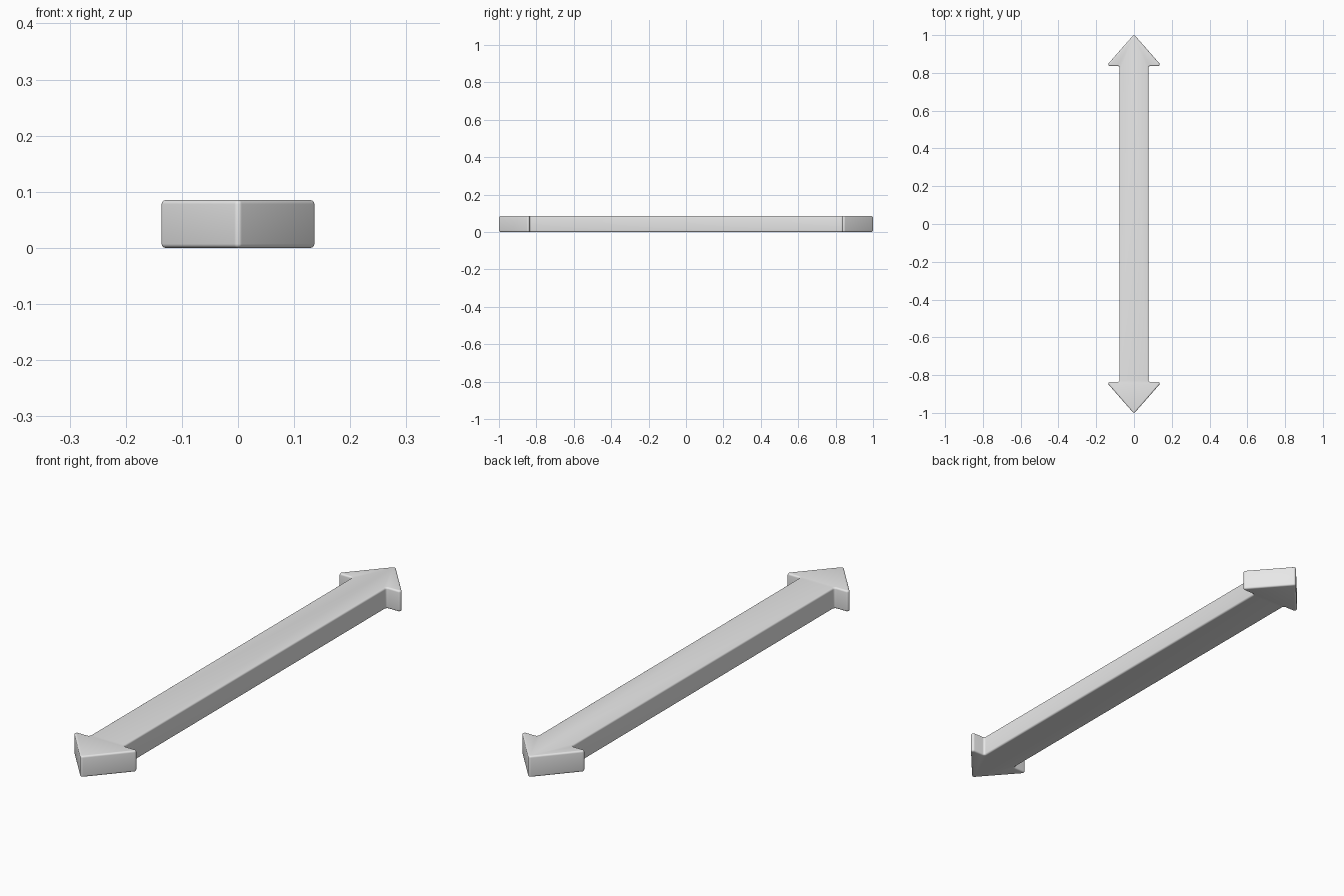
import bpy
import bmesh
import math
from mathutils import Vector

if "Cube" in bpy.data.objects:
    bpy.data.objects.remove(bpy.data.objects["Cube"])

HEIGHT = 0.085
CORNER_R = 0.009   # rounding of the outline corners
RIM_R = 0.007      # rounding of the top and bottom rims


def rounded(points, radius, steps=6):
    """Round every corner of a closed 2D outline with an arc."""
    out = []
    n = len(points)
    for i, p in enumerate(points):
        a = (points[i - 1] - p).normalized()
        b = (points[(i + 1) % n] - p).normalized()
        half = a.angle(b) / 2
        centre = p + (a + b).normalized() * (radius / math.sin(half))
        reach = radius / math.tan(half)
        start, end = p + a * reach - centre, p + b * reach - centre
        sweep = math.pi - 2 * half
        for k in range(steps + 1):
            t = k / steps
            v = (start * math.sin((1 - t) * sweep) + end * math.sin(t * sweep)) / math.sin(sweep)
            out.append(centre + v)
    return out


# outline: one quarter of the arrow, mirrored to all four
quarter = [(0.077, 0.836), (0.147, 0.836), (0, 1.0037)]
right_top = [Vector(p) for p in quarter]
left_top = [Vector((-p.x, p.y)) for p in reversed(right_top[:2])]
upper = right_top + left_top
outline = rounded(upper + [-p for p in upper], CORNER_R)

# extruded body with softened rims
bm = bmesh.new()
base = bm.faces.new([bm.verts.new((p.x, p.y, 0)) for p in outline])
ext = bmesh.ops.extrude_face_region(bm, geom=[base], use_keep_orig=True)
top = [v for v in ext["geom"] if isinstance(v, bmesh.types.BMVert)]
bmesh.ops.translate(bm, verts=top, vec=(0, 0, HEIGHT))
bmesh.ops.recalc_face_normals(bm, faces=bm.faces)
rims = [e for e in bm.edges if abs(e.verts[0].co.z - e.verts[1].co.z) < 1e-6]
bmesh.ops.bevel(bm, geom=rims, offset=RIM_R, segments=4, profile=0.5,
                affect='EDGES', clamp_overlap=False)
bmesh.ops.recalc_face_normals(bm, faces=bm.faces)

mesh = bpy.data.meshes.new("double_arrow")
bm.to_mesh(mesh)
bm.free()
arrow = bpy.data.objects.new("double_arrow", mesh)
bpy.context.collection.objects.link(arrow)

# single grey colour
grey = bpy.data.materials.new("light_grey")
grey.diffuse_color = (0.8, 0.8, 0.8, 1)
grey.use_nodes = True
grey.node_tree.nodes["Principled BSDF"].inputs["Base Color"].default_value = grey.diffuse_color
mesh.materials.append(grey)

bpy.context.view_layer.objects.active = arrow
arrow.select_set(True)
bpy.ops.object.shade_smooth_by_angle(angle=math.radians(35))
